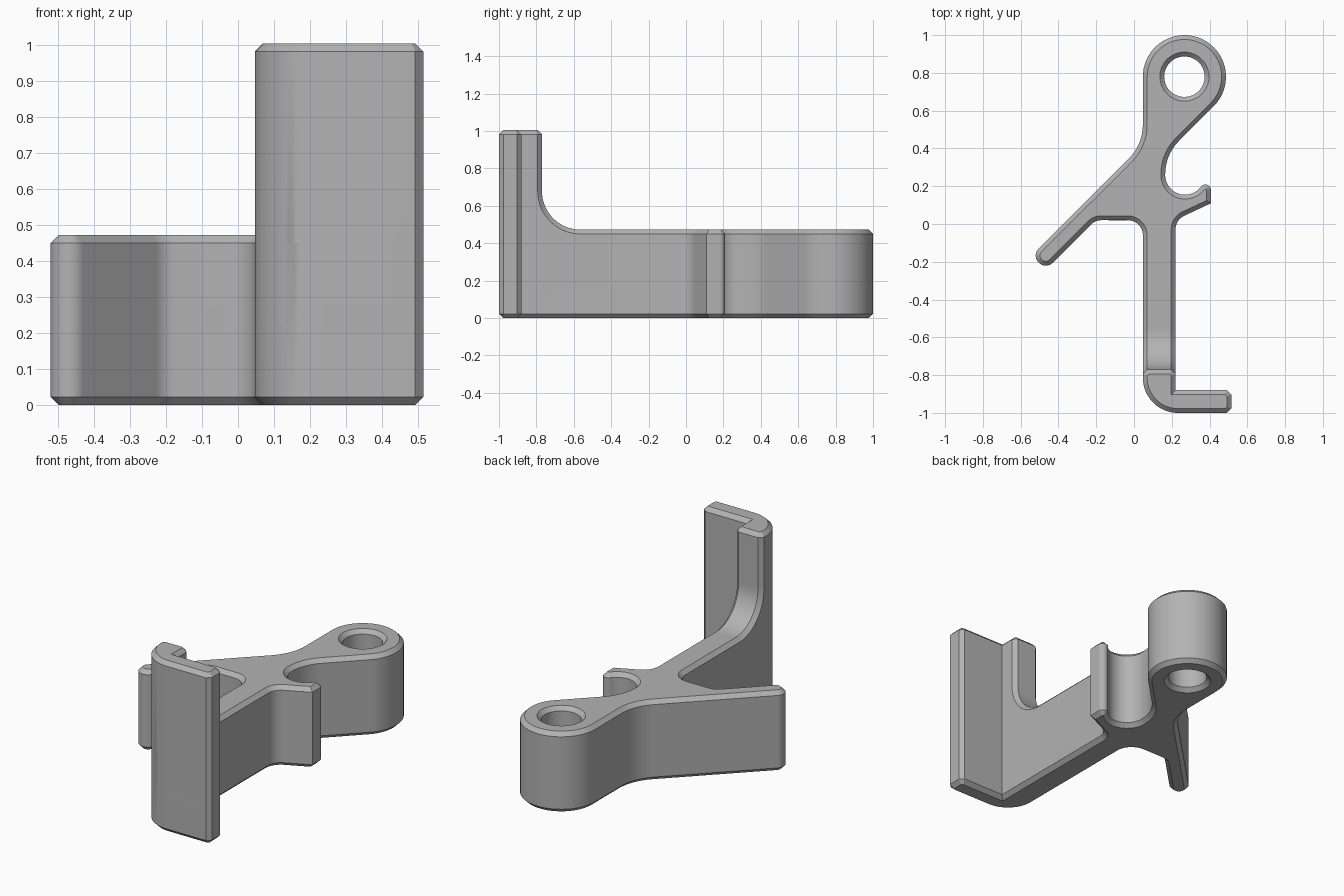
import bpy, bmesh, math
from mathutils import Vector, Matrix

C = 0.023           # chamfer on every outer edge
LOW, TALL = 0.473, 1.005

if "Cube" in bpy.data.objects:
    bpy.data.objects.remove(bpy.data.objects["Cube"], do_unlink=True)

grey = bpy.data.materials.new("plain_grey")
grey.use_nodes = True
tint = (0.45, 0.45, 0.45, 1)
grey.diffuse_color = tint
grey.node_tree.nodes["Principled BSDF"].inputs["Base Color"].default_value = tint


def arc(cx, cy, r, a0, a1):
    """Points of a circular arc, degrees."""
    n = max(1, round(abs(a1 - a0) / 6))
    angles = [math.radians(a0 + (a1 - a0) * i / n) for i in range(n + 1)]
    return [(cx + r * math.cos(a), cy + r * math.sin(a), 0) for a in angles]


def outline(corners):
    """Turn (x, y, radius) corners into points; a negative radius cuts the corner straight."""
    pts = []
    for i, (x, y, r) in enumerate(corners):
        p = Vector((x, y))
        if r == 0:
            pts.append(p)
            continue
        a = (Vector(corners[i - 1][:2]) - p).normalized()
        b = (Vector(corners[(i + 1) % len(corners)][:2]) - p).normalized()
        if r < 0:
            pts += [p - a * r, p - b * r]
            continue
        half = a.angle(b) / 2
        centre = p + (a + b).normalized() * r / math.sin(half)
        t = r / math.tan(half)
        v0, v1 = p + a * t - centre, p + b * t - centre
        sweep = v0.angle_signed(v1)
        n = max(2, round(math.degrees(abs(sweep)) / 6))
        pts += [centre + Matrix.Rotation(-sweep * k / n, 2) @ v0 for k in range(n + 1)]
    return [p for i, p in enumerate(pts) if (p - pts[i - 1]).length > 1e-4]


def inset(pts, d):
    """Move a loop to its left by d with mitred corners."""
    out = []
    for i, p in enumerate(pts):
        e0 = (p - pts[i - 1]).normalized()
        e1 = (pts[(i + 1) % len(pts)] - p).normalized()
        n0, n1 = Vector((-e0.y, e0.x)), Vector((-e1.y, e1.x))
        out.append(p + (n0 + n1) * d / (1 + n0.dot(n1)))
    return out


def prism(name, loops, z0, z1, c=C, matrix=None):
    """Extrude loops from z0 to z1 with chamfered rims."""
    bm = bmesh.new()
    rims = {0: [], 3: []}
    for loop in loops:
        levels = [(c, z0), (0, z0 + c), (0, z1 - c), (c, z1)] if c else [(0, z0), (0, z1)]
        rings = [[bm.verts.new((p.x, p.y, z)) for p in inset(loop, d)] for d, z in levels]
        for lo, hi in zip(rings, rings[1:]):
            for i in range(len(lo)):
                bm.faces.new((lo[i - 1], lo[i], hi[i], hi[i - 1]))
        for key, ring in ((0, rings[0]), (3, rings[-1])):
            rims[key] += [bm.edges.get((ring[i - 1], ring[i])) for i in range(len(ring))]
    for edges in rims.values():
        bmesh.ops.triangle_fill(bm, edges=edges, use_beauty=True)
    bmesh.ops.recalc_face_normals(bm, faces=bm.faces)
    if matrix:
        bm.transform(matrix)
    mesh = bpy.data.meshes.new(name)
    bm.to_mesh(mesh)
    bm.free()
    mesh.materials.append(grey)
    obj = bpy.data.objects.new(name, mesh)
    bpy.context.collection.objects.link(obj)
    return obj


# Bracket body: eye, diagonal arm, long arm, foot and hook in one outline
foot = [(0.047, -1, 0.185), (0.515, -1, -C), (0.515, -0.88, -C), (0.22, -0.88, 0)]
plan = (arc(0.267, 0.78, 0.22, -45, 180)
        + [(0.047, 0.42, 0.26), (-0.542, -0.167, 0.052), (-0.467, -0.242, 0.052),
           (-0.205, 0.02, 0.075), (0.047, 0.02, 0.08)]
        + foot
        + [(0.22, 0.022, 0.08), (0.408, 0.11, 0)]
        + arc(0.378, 0.179, 0.03, 0, 143)
        + arc(0.27, 0.26, 0.105, 323, 180)
        + [(0.165, 0.3665, 0.25)])
eye_hole = arc(0.267, 0.78, 0.107, 360, 0)
body = prism("bracket_body", [outline(plan), outline(eye_hole)], 0, LOW)

# Upright plate above the foot
end = [(0.22, -0.77, -C), (0.047, -0.77, -C)]
upright = prism("upright_plate", [outline(foot + end)], 0.2, TALL)

# Curved web between the long arm and the upright
side = [(-0.85, 0.15, 0), (-0.45, 0.15, 0), (-0.45, LOW, 0),
        (-0.77, LOW, 0.205), (-0.77, 0.9, 0), (-0.85, 0.9, 0)]
to_side = Matrix(((0, 0, 1, 0), (1, 0, 0, 0), (0, 1, 0, 0), (0, 0, 0, 1)))
web = prism("curved_web", [outline(side)], 0.047, 0.22, matrix=to_side)

# Join the solids into one skin
for part in (upright, web):
    mod = body.modifiers.new("join", 'BOOLEAN')
    mod.operation, mod.solver, mod.object = 'UNION', 'EXACT', part
bpy.context.view_layer.update()
joined = bpy.data.meshes.new_from_object(body.evaluated_get(bpy.context.evaluated_depsgraph_get()))
body.modifiers.clear()
body.data = joined
for part in (upright, web):
    bpy.data.objects.remove(part, do_unlink=True)

# Thin triangular mark on the wall beside the diagonal arm
mark = [Vector((-0.135, 0.24)), Vector((-0.035, 0.18)), Vector((-0.035, 0.297))]
to_front = Matrix(((1, 0, 0, 0), (0, 0, -1, 0), (0, 1, 0, 0), (0, 0, 0, 1)))
prism("triangle_mark", [mark], -0.025, -0.018, c=0, matrix=to_front)

# Smooth curved walls, crisp chamfers
bpy.ops.object.select_all(action='DESELECT')
body.select_set(True)
bpy.context.view_layer.objects.active = body
bpy.ops.object.shade_smooth_by_angle(angle=math.radians(25))
